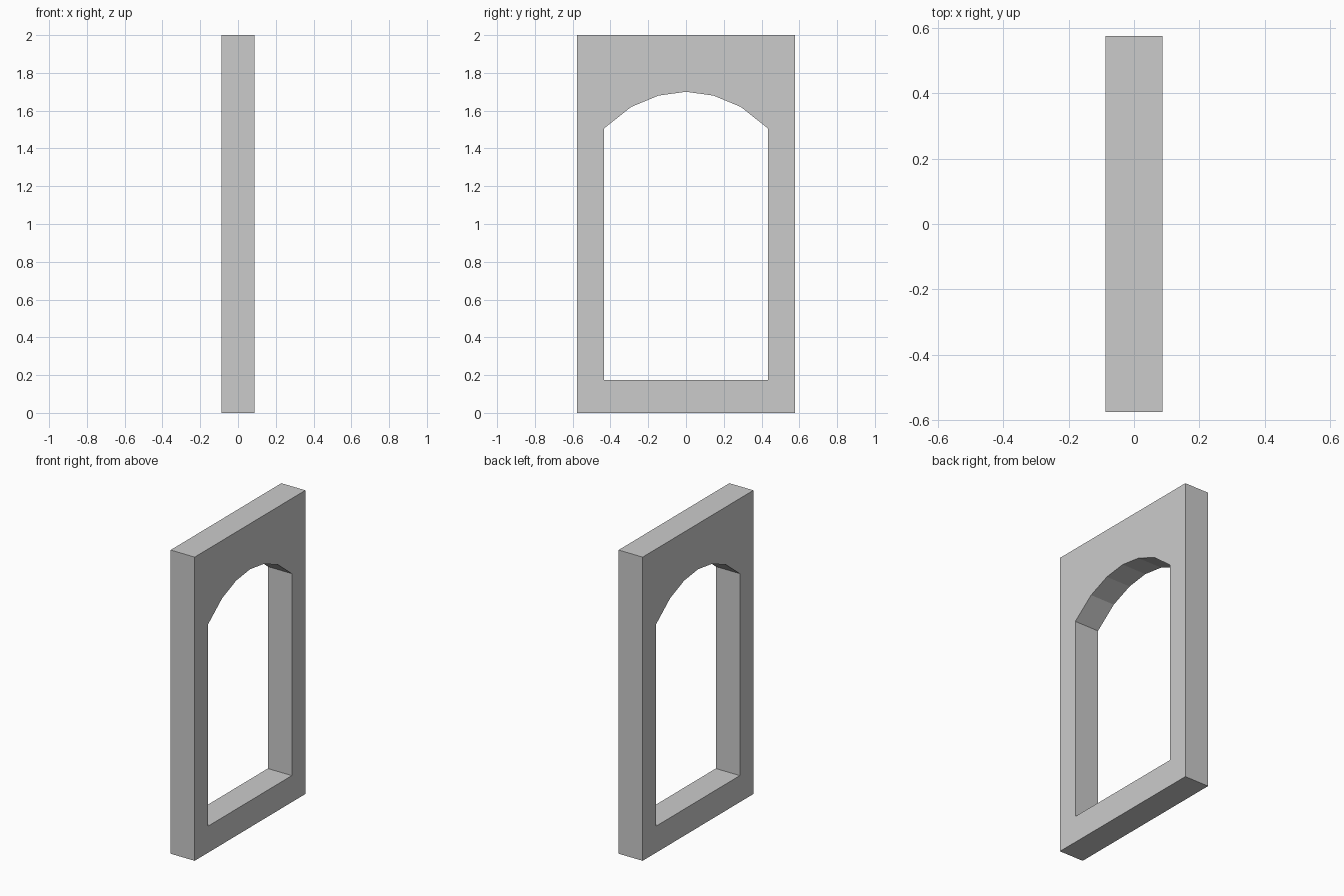
import bpy, bmesh

if "Cube" in bpy.data.objects:
    bpy.data.objects.remove(bpy.data.objects["Cube"])

HALF_DEPTH, HALF_WIDTH, HEIGHT = 0.0875, 0.576, 2.0
OPEN_HALF, SILL = 0.435, 0.175

# Arch from right spring point to left spring point (y, z)
half_arch = [(OPEN_HALF, 1.505), (0.29, 1.62), (0.145, 1.68)]
arch = half_arch + [(0, 1.70)] + [(-y, z) for y, z in reversed(half_arch)]

# Opening outline and the matching points on the outer rectangle
inner = [(-OPEN_HALF, SILL), (OPEN_HALF, SILL)] + arch
outer = [(-HALF_WIDTH, 0), (HALF_WIDTH, 0), (HALF_WIDTH, HEIGHT)]
outer += [(y, HEIGHT) for y, z in arch[1:-1]] + [(-HALF_WIDTH, HEIGHT)]

# Four rings joined in a closed loop: front face, reveal, back face, outer sides
bm = bmesh.new()
rings = [[bm.verts.new((x, y, z)) for y, z in outline]
         for outline, x in ((outer, HALF_DEPTH), (inner, HALF_DEPTH),
                            (inner, -HALF_DEPTH), (outer, -HALF_DEPTH))]
n = len(inner)
for r in range(4):
    a, b = rings[r], rings[(r + 1) % 4]
    for i in range(n):
        j = (i + 1) % n
        bm.faces.new((a[i], a[j], b[j], b[i]))
bmesh.ops.recalc_face_normals(bm, faces=bm.faces)

mesh = bpy.data.meshes.new("arched_frame")
bm.to_mesh(mesh)
bm.free()
frame = bpy.data.objects.new("arched_frame", mesh)
bpy.context.collection.objects.link(frame)
